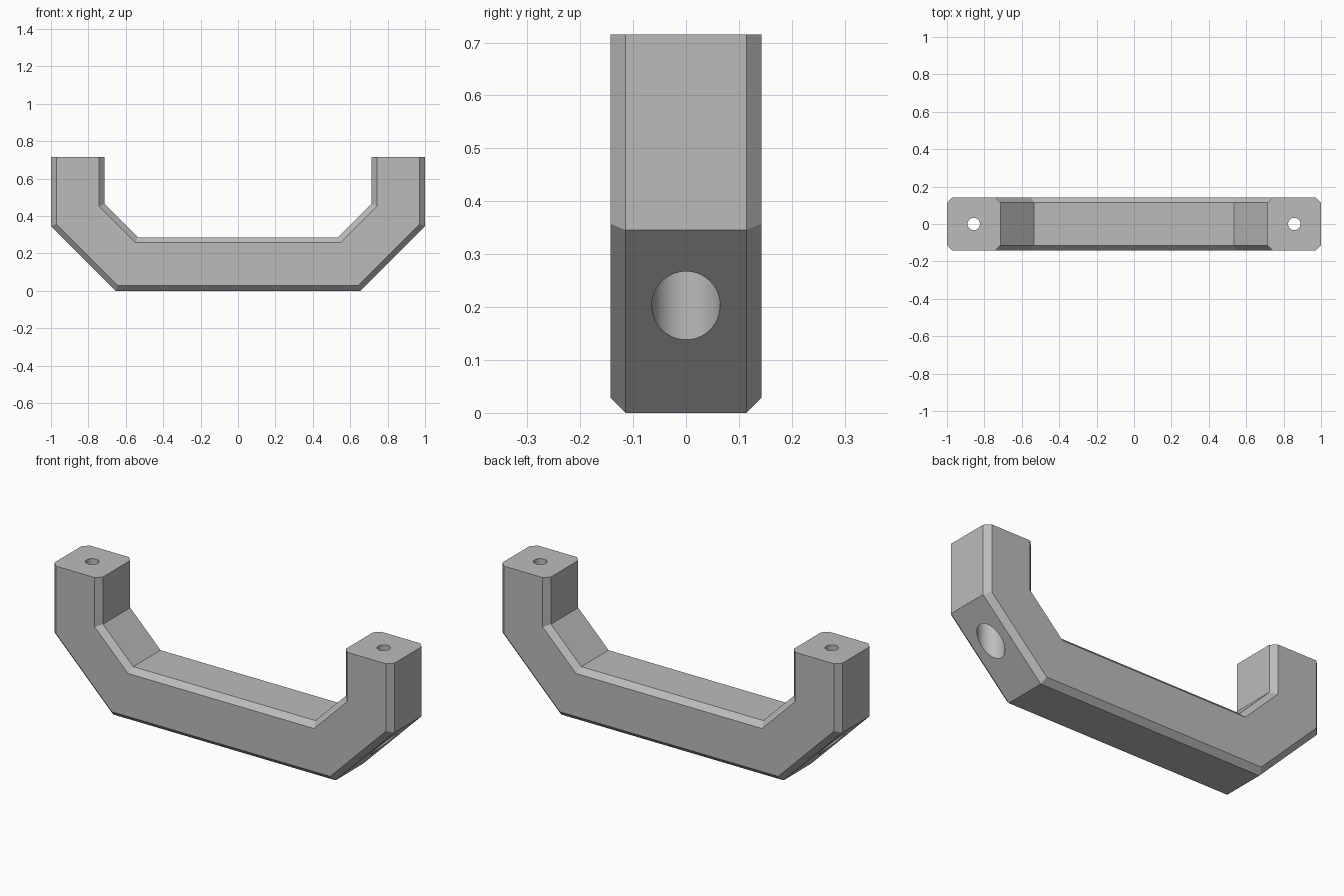
import bpy, bmesh, math

if "Cube" in bpy.data.objects:
    bpy.data.objects.remove(bpy.data.objects["Cube"])

W = 0.143      # half thickness of the bar
C = 0.0285     # chamfer size
TOP = 0.715    # height of the mounting faces
LEG_X = 0.857  # leg centre line

grey = bpy.data.materials.new("light grey")
grey.diffuse_color = (0.5, 0.5, 0.5, 1)
grey.use_nodes = True
grey.node_tree.nodes["Principled BSDF"].inputs["Base Color"].default_value = grey.diffuse_color

# Handle: chamfered square section swept along a mitred path
# each station: centre (x, z) and mitre vector (x, z) towards the outside
m = math.tan(math.radians(22.5))
right = [((0.595, W), (m, -1)), ((LEG_X, 0.405), (1, -m)), ((LEG_X, TOP), (1, 0))]
left = [((-c[0], c[1]), (-d[0], d[1])) for c, d in reversed(right)]
k = W - C
section = [(W, -k), (W, k), (k, W), (-k, W), (-W, k), (-W, -k), (-k, -W), (k, -W)]

bm = bmesh.new()
rings = [[bm.verts.new((c[0] + d[0] * u, v, c[1] + d[1] * u)) for u, v in section]
         for c, d in left + right]
for a, b in zip(rings, rings[1:]):
    for i in range(8):
        j = (i + 1) % 8
        bm.faces.new((a[i], a[j], b[j], b[i]))
bm.faces.new(rings[0])
bm.faces.new(rings[-1])
bmesh.ops.recalc_face_normals(bm, faces=bm.faces)
mesh = bpy.data.meshes.new("handle")
bm.to_mesh(mesh)
bm.free()
handle = bpy.data.objects.new("handle", mesh)
bpy.context.collection.objects.link(handle)
mesh.materials.append(grey)


def drill(name, x, radius, z0, z1):
    """Cut a vertical round hole into the handle."""
    bpy.ops.mesh.primitive_cylinder_add(vertices=64, radius=radius, depth=z1 - z0,
                                        location=(x, 0, (z0 + z1) / 2))
    cutter = bpy.context.object
    cutter.name = name
    cutter.data.materials.append(grey)
    cutter.hide_render = True
    mod = handle.modifiers.new(name, 'BOOLEAN')
    mod.operation = 'DIFFERENCE'
    mod.solver = 'EXACT'
    mod.object = cutter
    bpy.context.view_layer.objects.active = handle
    bpy.ops.object.modifier_apply(modifier=name)
    bpy.data.objects.remove(cutter)


# Screw holes with wide access bores from the sloped undersides
for side in (-1, 1):
    drill("access_bore", side * LEG_X, 0.0645, -0.1, 0.57)
    drill("screw_hole", side * LEG_X, 0.033, 0.4, 0.9)

bpy.ops.object.select_all(action='DESELECT')
handle.select_set(True)
bpy.context.view_layer.objects.active = handle
bpy.ops.object.shade_smooth_by_angle(angle=math.radians(25))
